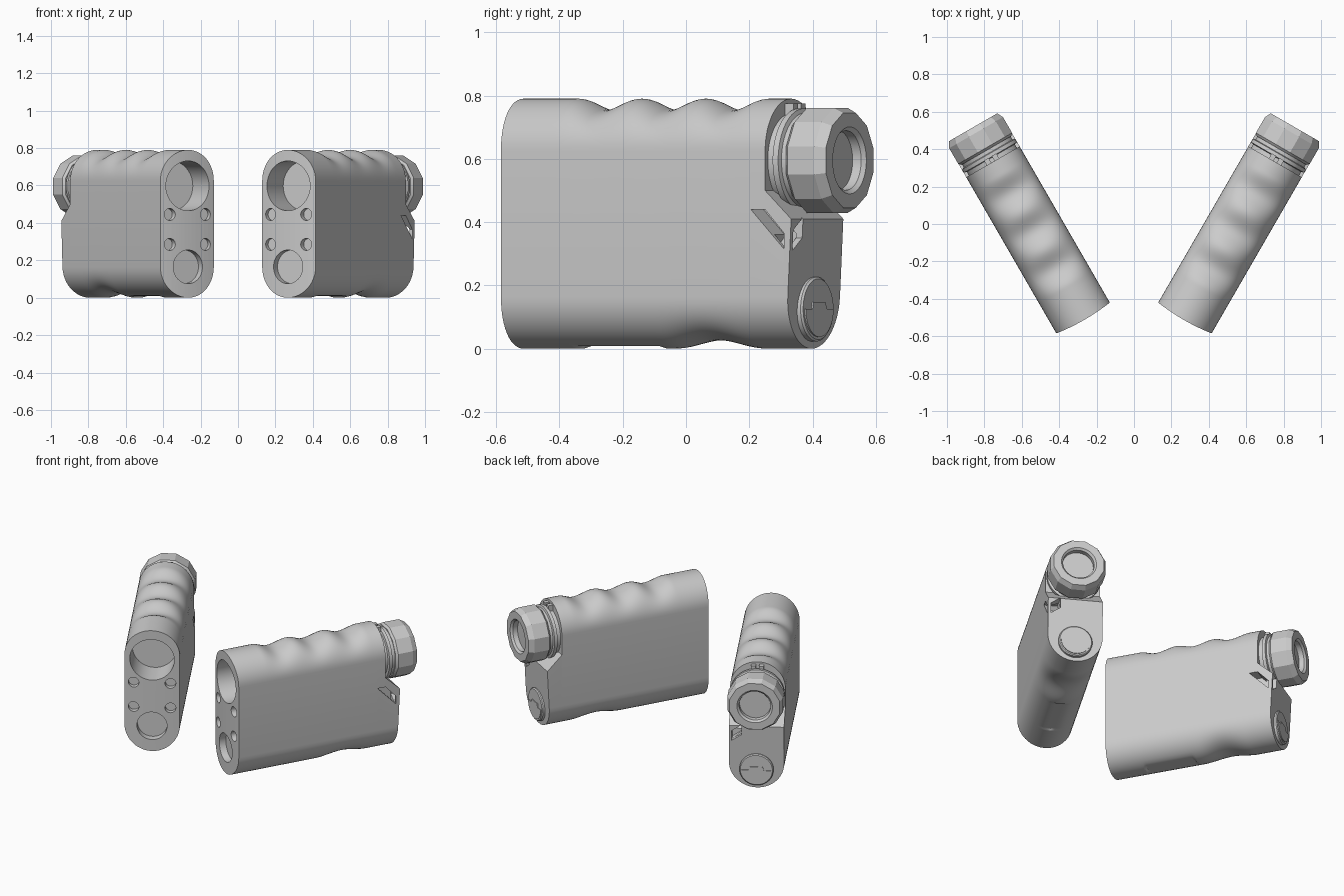
import bpy, bmesh
from math import sin, cos, pi, radians
from mathutils import Matrix, Vector

if "Cube" in bpy.data.objects:
    bpy.data.objects.remove(bpy.data.objects["Cube"])

W, H = 0.165, 0.79          # half width and height of the body
EYE_Z, CAP_Z = 0.595, 0.125  # heights of the eyepiece and battery cap
parts = []


def finish(bm, name, cutter=False):
    bmesh.ops.recalc_face_normals(bm, faces=bm.faces)
    me = bpy.data.meshes.new(name)
    bm.to_mesh(me)
    bm.free()
    ob = bpy.data.objects.new(name, me)
    bpy.context.collection.objects.link(ob)
    ob.hide_render = cutter
    if not cutter:
        parts.append(ob)
    return ob


def loft(name, rings, cutter=False):
    bm = bmesh.new()
    rs = [[bm.verts.new(p) for p in r] for r in rings]
    n = len(rs[0])
    for a, b in zip(rs, rs[1:]):
        for i in range(n):
            j = (i + 1) % n
            bm.faces.new((a[i], a[j], b[j], b[i]))
    bm.faces.new(rs[0])
    bm.faces.new(rs[-1])
    return finish(bm, name, cutter)


def prism(name, pts, vec, cutter=False):
    return loft(name, [pts, [Vector(p) + Vector(vec) for p in pts]], cutter)


def lathe(name, profile, n, x=0, z=0, cutter=False, phase=0):
    """Rings of (radius, y) around an axis along y."""
    angs = [2 * pi * (i + phase) / n for i in range(n)]
    return loft(name, [[(x + r * cos(a), y, z + r * sin(a)) for a in angs]
                       for r, y in profile], cutter)


def cut(ob, *cutters):
    for c in cutters:
        m = ob.modifiers.new("cut", 'BOOLEAN')
        m.operation, m.solver, m.object = 'DIFFERENCE', 'EXACT', c
        bpy.context.view_layer.objects.active = ob
        bpy.ops.object.modifier_apply(modifier=m.name)
        bpy.data.objects.remove(c, do_unlink=True)


# Body: stadium section lofted front to back, with grip waves on top and dents below
def section(y):
    pts = []
    for top in (True, False):
        for i in range(25):
            a = pi * i / 24 + (0 if top else pi)
            x, z = W * cos(a), W * sin(a) + (H - W if top else W)
            t = sin(a) ** 2
            if top and -0.112 < y < 0.587:
                z -= 0.035 * t * (0.5 + 0.5 * cos(2 * pi * (y - 0.2375) / 0.233))
            if not top and abs(y - 0.41) < 0.17:
                z += 0.026 * t * cos(pi * (y - 0.41) / 0.34) ** 2
            if not top and -0.1 < y < 0.22:
                z = max(z, 0.008)
            pts.append((x, y, z))
    return pts


body = loft("body", [section(-0.34 + 0.01 * i) for i in range(115)])

# Slightly bowed front face
bow = [(-0.2 + 0.4 * i / 16, -0.299 - 0.012 * (1 - ((-0.2 + 0.4 * i / 16) / W) ** 2), -0.1)
       for i in range(17)]
front_cut = prism("front_cutter", bow + [(0.2, -0.5, -0.1), (-0.2, -0.5, -0.1)], (0, 0, 1.1), True)

# Stepped rear: upright behind the eyepiece, sloping shelf, leaning lower face
rear = [(0.665, 0.95), (0.665, 0.5), (0.76, 0.41), (0.737, -0.05), (0.95, -0.05), (0.95, 0.95)]
rear_cut = prism("rear_cutter", [(-0.3, y, z) for y, z in rear], (0.6, 0, 0), True)
cut(body, front_cut, rear_cut)

# Lens wells and small recesses in the front face
wells = [(0, 0.598, 0.133, -0.13), (0, 0.165, 0.09, -0.265)]
wells += [(sx * 0.11, z, 0.032, -0.275) for sx in (-1, 1) for z in (0.285, 0.445)]
for x, z, r, depth in wells:
    cut(body, lathe("well_cutter", [(r, -0.5), (r, depth)], 40, x, z, True))

# Strap slot around the rear right corner
side = [(0.613, 0.44), (0.665, 0.44), (0.734, 0.365), (0.734, 0.315)]
back = [(0.09, 0.415), (0.148, 0.375), (0.148, 0.31), (0.09, 0.35)]
cut(body, prism("slot_side_cutter", [(0.085, y, z) for y, z in side], (0.2, 0, 0), True))
cut(body, prism("slot_back_cutter", [(x, 0.69, z) for x, z in reversed(back)], (0, 0.2, 0), True))

# Eyepiece neck with collar, and the index mark on top
lathe("eyepiece_neck", [(0.148, 0.64), (0.148, 0.688), (0.164, 0.692), (0.164, 0.712),
                        (0.150, 0.716), (0.150, 0.75)], 64, 0, EYE_Z)
for x in (-0.024, 0.024):
    prism("index_mark", [(x - 0.014, 0.655, 0.735), (x + 0.014, 0.655, 0.735),
                         (x + 0.014, 0.655, 0.775), (x - 0.014, 0.655, 0.775)], (0, 0.04, 0))

# Faceted eyepiece ring with a round, chamfered recess
ring = lathe("eyepiece_ring", [(0.160, 0.735), (0.172, 0.748), (0.172, 0.845), (0.155, 0.878)],
             12, 0, EYE_Z, phase=0.5)
cut(ring, lathe("eye_cutter", [(0.094, 0.835), (0.094, 0.866), (0.106, 0.878), (0.116, 0.888)],
                48, 0, EYE_Z, True))

# Battery cap with a half-disc flap and tab
lathe("battery_cap", [(0.102, 0.71), (0.102, 0.758), (0.096, 0.764)], 48, 0, CAP_Z)
flap = [(0.088 * cos(pi + pi * i / 20), 0.755, CAP_Z + 0.088 * sin(pi + pi * i / 20))
        for i in range(21)]
flap += [(x, 0.755, CAP_Z + dz) for x, dz in
         ((0.045, 0), (0.038, 0.022), (-0.038, 0.022), (-0.045, 0))]
prism("battery_flap", flap, (0, 0.014, 0))

# Shade, then place the two units splayed 30 degrees either way
bpy.ops.object.select_all(action='DESELECT')
for ob in parts:
    ob.select_set(True)
bpy.context.view_layer.objects.active = body
bpy.ops.object.shade_smooth_by_angle(angle=radians(25))
for ob in list(parts):
    twin = ob.copy()
    bpy.context.collection.objects.link(twin)
    for o, s, tag in ((ob, 1, "right_"), (twin, -1, "left_")):
        o.name = tag + ob.name.replace("right_", "")
        o.matrix_world = (Matrix.Rotation(radians(-30 * s), 4, 'Z')
                          @ Matrix.Translation((0.487 * s, 0, 0)))
